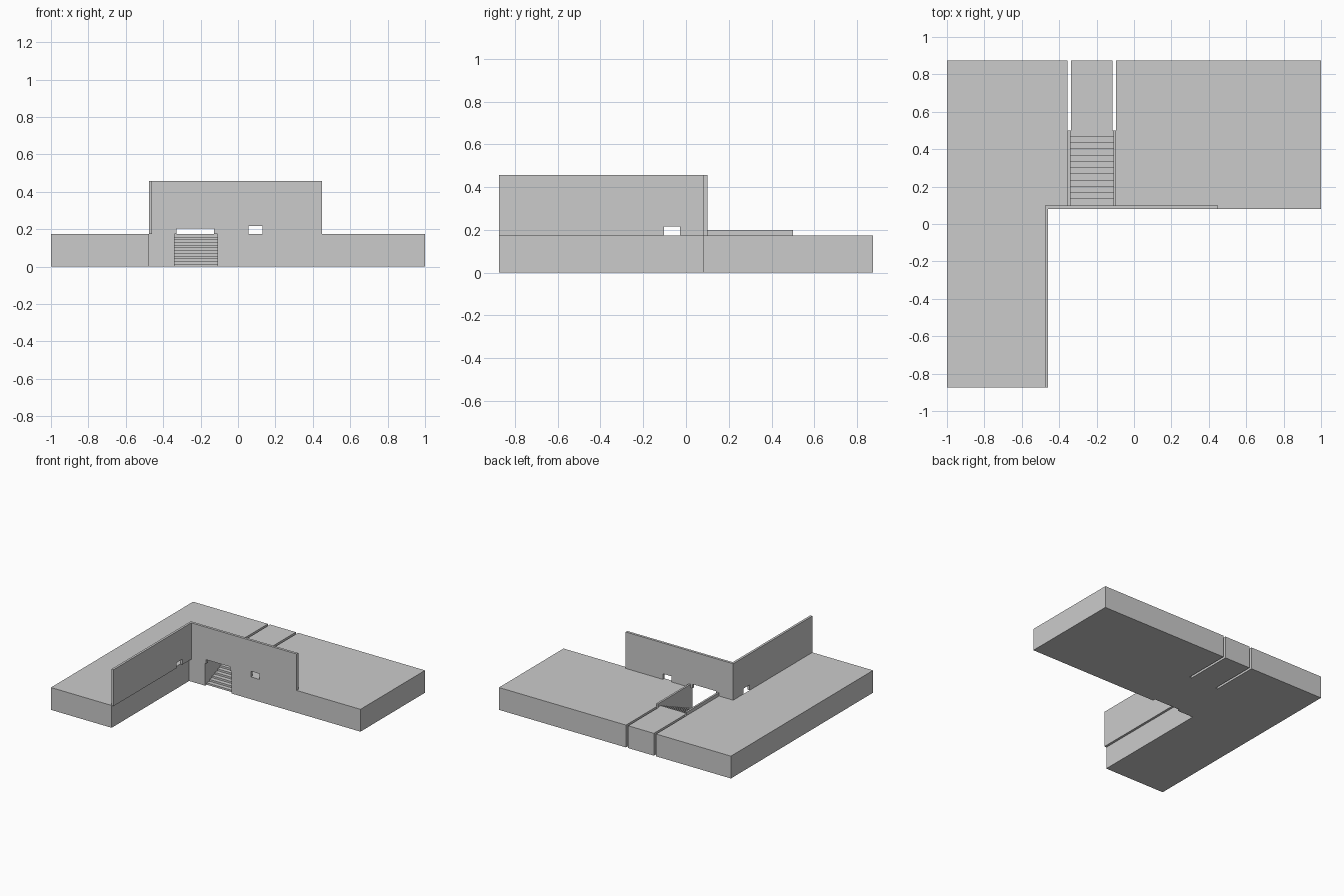
import bpy
import bmesh

cube = bpy.data.objects.get("Cube")
if cube:
    bpy.data.objects.remove(cube, do_unlink=True)

# One plain grey for the whole model
GREY = (0.6, 0.6, 0.6, 1)
mat = bpy.data.materials.new("light_grey")
mat.use_nodes = True
mat.diffuse_color = GREY
mat.node_tree.nodes["Principled BSDF"].inputs["Base Color"].default_value = GREY

# Shared levels and lines
BASE = 0.174            # platform height
TOP = 0.458             # top of the tall walls
X_ARM = -0.477          # inner edge of the side arm
Y_FRONT, Y_WALL, Y_TOP, Y_BACK = 0.08, 0.1, 0.5, 0.875
X_L, X_R = -0.34, -0.11  # stair sides
CHEEK = 0.015
STEPS = 12


def extrude(name, points, axis, start, end):
    """Extrude a closed 2D outline along the given axis."""
    def place(u, v, w):
        return {"x": (w, u, v), "y": (u, w, v), "z": (u, v, w)}[axis]
    bm = bmesh.new()
    face = bm.faces.new([bm.verts.new(place(u, v, start)) for u, v in points])
    move = place(0, 0, end - start)
    new = bmesh.ops.extrude_face_region(bm, geom=[face])["geom"]
    bmesh.ops.translate(bm, vec=move, verts=[g for g in new if isinstance(g, bmesh.types.BMVert)])
    bmesh.ops.recalc_face_normals(bm, faces=bm.faces)
    mesh = bpy.data.meshes.new(name)
    bm.to_mesh(mesh)
    bm.free()
    mesh.materials.append(mat)
    obj = bpy.data.objects.new(name, mesh)
    bpy.context.collection.objects.link(obj)
    return obj


def box(name, x0, x1, y0, y1, z0, z1):
    return extrude(name, [(x0, y0), (x1, y0), (x1, y1), (x0, y1)], "z", z0, z1)


def cut(obj, cutter):
    cutter.hide_render = True
    cutter.hide_viewport = True
    cutter.display_type = 'WIRE'
    mod = obj.modifiers.new(cutter.name, 'BOOLEAN')
    mod.operation = 'DIFFERENCE'
    mod.solver = 'EXACT'
    mod.object = cutter
    # Apply the cut and discard the helper
    deps = bpy.context.evaluated_depsgraph_get()
    mesh = bpy.data.meshes.new_from_object(obj.evaluated_get(deps))
    obj.modifiers.clear()
    obj.data = mesh
    bpy.data.objects.remove(cutter, do_unlink=True)


# L-shaped platform, split by the stair well and its two slots
x_out_l, x_out_r = X_L - CHEEK, X_R + CHEEK
extrude("platform_right", [(-1, -Y_BACK), (X_ARM, -Y_BACK), (X_ARM, Y_FRONT),
                           (X_L, Y_FRONT), (X_L, Y_WALL), (x_out_l, Y_WALL),
                           (x_out_l, Y_BACK), (-1, Y_BACK)], "z", 0, BASE)
extrude("platform_left", [(X_R, Y_FRONT), (1, Y_FRONT), (1, Y_BACK), (x_out_r, Y_BACK),
                          (x_out_r, Y_WALL), (X_R, Y_WALL)], "z", 0, BASE)

# Stairs rising to the middle walkway
run, rise = (Y_TOP - Y_WALL) / STEPS, BASE / STEPS
profile = [(Y_WALL, 0)]
for i in range(STEPS):
    profile += [(Y_WALL + i * run, (i + 1) * rise), (Y_WALL + (i + 1) * run, (i + 1) * rise)]
profile.append((Y_TOP, 0))
extrude("stairs", profile, "x", X_L, X_R)
box("middle_walkway", X_L + 0.004, X_R - 0.004, Y_TOP, Y_BACK, 0, BASE)

# Thin cheek walls beside the stairs
for side, x in (("right", x_out_l), ("left", X_R)):
    box("stair_cheek_" + side, x, x + CHEEK, Y_WALL, Y_TOP, 0, 0.2)

# Front wall with a doorway head and a small window
front = box("front_wall", X_ARM, 0.45, Y_FRONT, Y_WALL, BASE, TOP)
for name, x0, x1, z in (("doorway", -0.33, -0.127, 0.205), ("window", 0.056, 0.13, 0.218)):
    cut(front, box(name + "_cutter", x0, x1, 0, 0.2, BASE - 0.05, z))

# Side wall overhanging the arm, with a small window
side_wall = box("side_wall", X_ARM, X_ARM + 0.018, -Y_BACK, Y_FRONT, BASE, TOP)
cut(side_wall, box("side_window_cutter", -0.6, -0.4, -0.103, -0.028, BASE - 0.05, 0.216))
